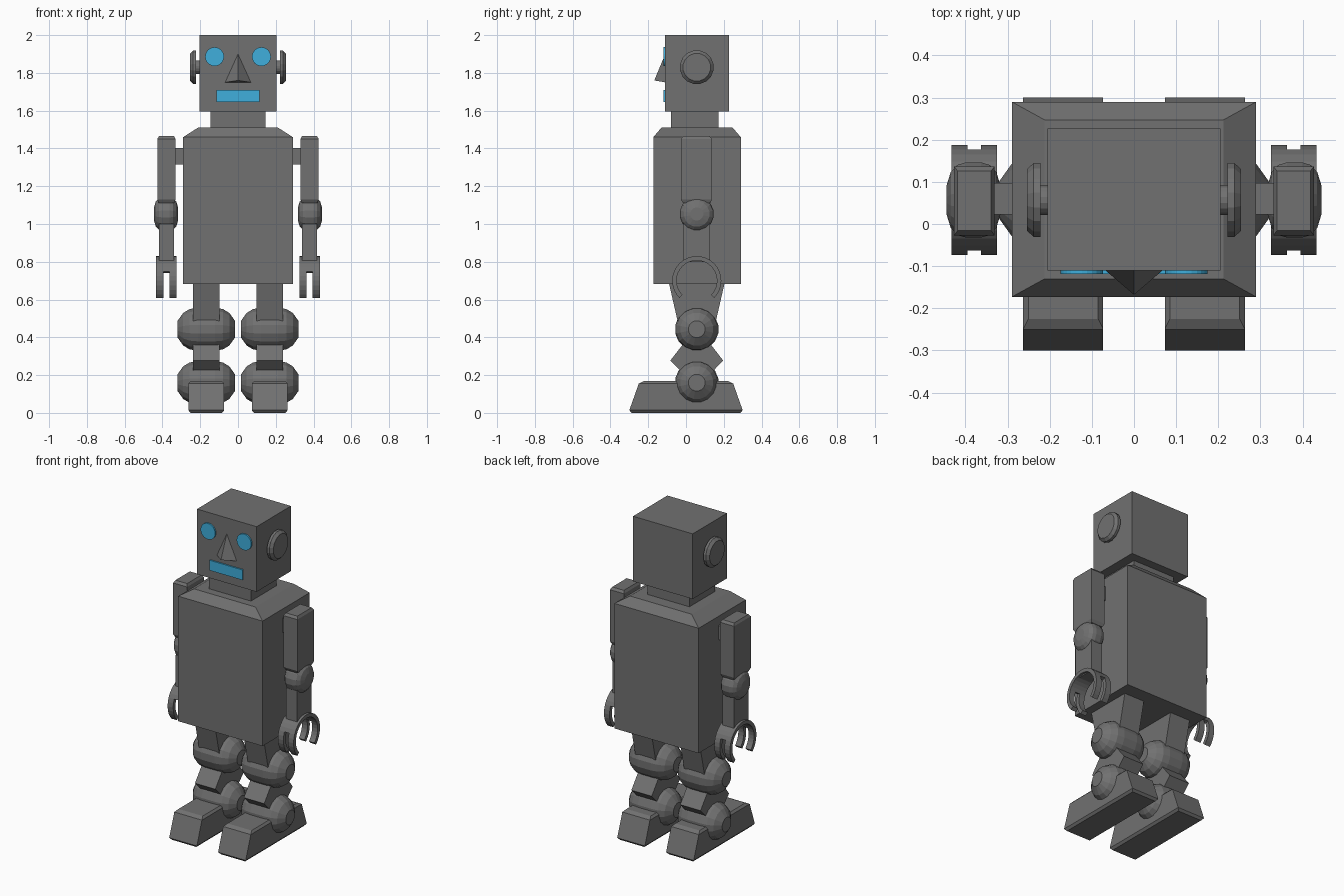
import bpy, bmesh, math

if "Cube" in bpy.data.objects:
    bpy.data.objects.remove(bpy.data.objects["Cube"])


def material(name, rgb):
    m = bpy.data.materials.new(name)
    m.diffuse_color = (*rgb, 1)
    m.use_nodes = True
    m.node_tree.nodes["Principled BSDF"].inputs["Base Color"].default_value = m.diffuse_color
    return m


GREY = material("grey metal", (0.165, 0.165, 0.165))
BLUE = material("blue light", (0.05, 0.43, 0.72))
YC = 0.057  # depth of the body's axis


def finish(name, bm, mat=GREY):
    bmesh.ops.recalc_face_normals(bm, faces=bm.faces)
    me = bpy.data.meshes.new(name)
    bm.to_mesh(me)
    bm.free()
    me.materials.append(mat)
    ob = bpy.data.objects.new(name, me)
    bpy.context.collection.objects.link(ob)
    return ob


def skin(name, rings, mat=GREY):
    """Join equal-length closed rings of points and cap both ends."""
    bm = bmesh.new()
    vs = [[bm.verts.new(p) for p in r] for r in rings]
    n = len(vs[0])
    for a, b in zip(vs, vs[1:]):
        for i in range(n):
            j = (i + 1) % n
            bm.faces.new((a[i], a[j], b[j], b[i]))
    bm.faces.new(vs[0])
    bm.faces.new(vs[-1])
    return finish(name, bm, mat)


def block(name, cx, sections, mat=GREY):
    """Stack of rectangles: (z, half width, y front, y back)."""
    return skin(name, [[(cx - w, a, z), (cx + w, a, z), (cx + w, b, z), (cx - w, b, z)]
                       for z, w, a, b in sections], mat)


def lathe_x(name, cx, cz, profile, sides=16, cy=YC):
    """Turned part around the x axis: profile of (x offset, radius)."""
    t = [2 * math.pi * (i + 0.5) / sides for i in range(sides)]
    return skin(name, [[(cx + x, cy + r * math.cos(a), cz + r * math.sin(a)) for a in t]
                       for x, r in profile])


def prism_x(name, x0, x1, profile):
    """Side profile of (y, z) pulled from x0 to x1."""
    return skin(name, [[(x, y, z) for y, z in profile] for x in (x0, x1)])


def ball(name, cx, cz, half):
    """Joint: mirrored half profile turned around x."""
    prof = [(-x, r) for x, r in half] + [(x, r) for x, r in reversed(half)]
    return lathe_x(name, cx, cz, prof)


def arc(r, a0, a1, step=11.25):
    n = round((a1 - a0) / step)
    angs = [math.radians(a0 + (a1 - a0) * i / n) for i in range(n + 1)]
    return [(YC + r * math.cos(a), 0.70 + r * math.sin(a)) for a in angs]


# torso, neck and head
block("torso", 0, [(0.683, 0.29, -0.173, 0.29), (1.46, 0.29, -0.173, 0.29),
                   (1.51, 0.212, -0.13, 0.247)])
block("neck", 0, [(1.5, 0.145, -0.08, 0.173), (1.6, 0.145, -0.08, 0.173)])
block("head", 0, [(1.595, 0.205, -0.11, 0.227), (2.0, 0.205, -0.11, 0.227)])

# mouth plate
block("mouth", 0, [(1.647, 0.113, -0.119, -0.11), (1.71, 0.113, -0.119, -0.11)], BLUE)

# nose wedge
bm = bmesh.new()
top, left, right, tip = [bm.verts.new(p) for p in (
    (0, -0.11, 1.90), (-0.068, -0.11, 1.75), (0.068, -0.11, 1.75), (0, -0.168, 1.76))]
for f in ((top, left, tip), (top, tip, right), (left, right, tip), (top, right, left)):
    bm.faces.new(f)
finish("nose", bm)

KNEE = [(0.152, 0.045), (0.122, 0.088), (0.088, 0.109), (0.045, 0.116)]
ELBOW = [(0.064, 0.035), (0.054, 0.068), (0.038, 0.085), (0.018, 0.091)]

for s, side in ((-1, "right"), (1, "left")):
    # eye plate
    ring = [(s * 0.124 + 0.05 * math.cos(a), 1.886 + 0.05 * math.sin(a))
            for a in (2 * math.pi * i / 24 for i in range(24))]
    skin(side + "_eye", [[(x, y, z) for x, z in ring] for y in (-0.11, -0.119)], BLUE)

    # ear: short stub with a bevelled disc
    lathe_x(side + "_ear", 0, 1.83, [(s * 0.2, 0.036), (s * 0.222, 0.036), (s * 0.222, 0.09),
                                     (s * 0.238, 0.09), (s * 0.254, 0.074)])

    # shoulder axle, arm and elbow
    ax = s * 0.379
    block(side + "_shoulder_axle", s * 0.31, [(1.316, 0.04, 0.022, 0.097),
                                              (1.403, 0.04, 0.022, 0.097)])
    block(side + "_upper_arm", ax, [(1.11, 0.04, -0.015, 0.128), (1.13, 0.048, -0.027, 0.137),
                                    (1.45, 0.048, -0.027, 0.137), (1.465, 0.040, -0.016, 0.126)])
    ball(side + "_elbow", ax + s * 0.002, 1.053, ELBOW)
    block(side + "_forearm", ax, [(0.80, 0.039, -0.016, 0.126), (1.0, 0.039, -0.016, 0.126)])

    # claw hand: open ring, split into two prongs lower down
    w, slot = 0.054, 0.016
    prism_x(side + "_hand", ax - w, ax + w,
            arc(0.13, 22.5, 157.5) + arc(0.107, 22.5, 157.5)[::-1])
    for a0, a1, where in ((-45, 22.5, "back"), (157.5, 225, "front")):
        prof = arc(0.13, a0, a1) + arc(0.107, a0, a1)[::-1]
        prism_x(f"{side}_{where}_outer_finger", ax + s * slot, ax + s * w, prof)
        prism_x(f"{side}_{where}_inner_finger", ax - s * w, ax - s * slot, prof)

    # leg: tapered thigh, knee, diamond shin, ankle
    lx = s * 0.168
    block(side + "_thigh", lx, [(0.48, 0.07, YC - 0.10, YC + 0.10),
                                (0.69, 0.07, YC - 0.148, YC + 0.148)])
    ball(side + "_knee", lx, 0.443, KNEE)
    prism_x(side + "_shin", lx - 0.07, lx + 0.07,
            [(YC - 0.06, 0.38), (YC - 0.14, 0.277), (YC - 0.07, 0.205),
             (YC + 0.07, 0.205), (YC + 0.14, 0.277), (YC + 0.06, 0.38)])
    ball(side + "_ankle", lx, 0.16, KNEE)

    # foot with sloping ends and bevelled edges
    block(side + "_foot", lx, [(0.0, 0.083, -0.288, 0.288), (0.014, 0.095, -0.3, 0.3),
                               (0.155, 0.095, -0.25, 0.25), (0.168, 0.083, -0.225, 0.225)])
